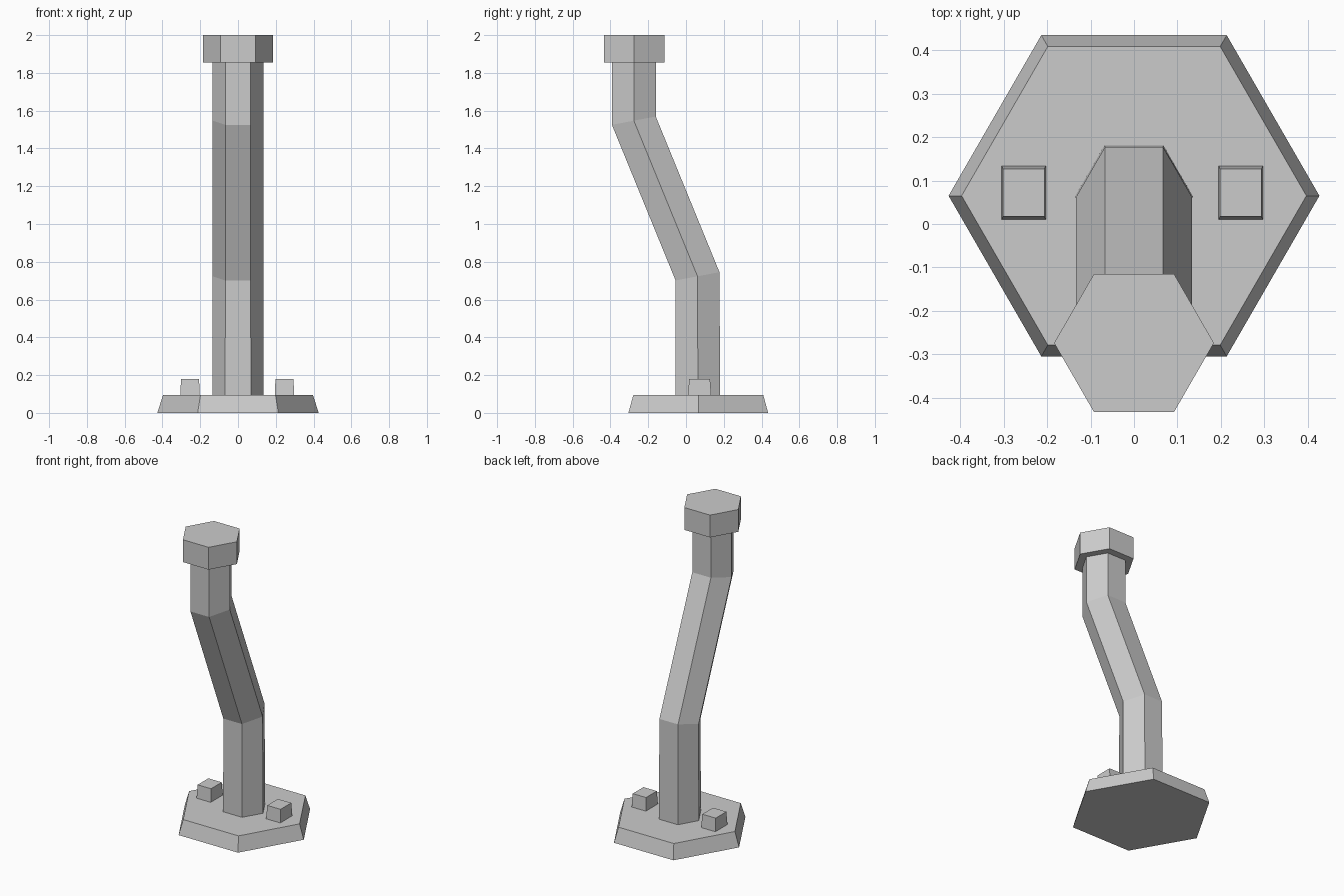
import bpy
import bmesh
from math import cos, sin, pi

cube = bpy.data.objects.get("Cube")
if cube:
    bpy.data.objects.remove(cube, do_unlink=True)

grey = bpy.data.materials.new("plain grey")
grey.use_nodes = True
colour = (0.6, 0.6, 0.6, 1)
grey.diffuse_color = colour
grey.node_tree.nodes["Principled BSDF"].inputs["Base Color"].default_value = colour


def hexagon(y, z, radius, tilt=0.0):
    """Ring of six points with corners on the x axis; tilt raises its back."""
    ring = []
    for i in range(6):
        dx, dy = radius * cos(i * pi / 3), radius * sin(i * pi / 3)
        ring.append((dx, y + dy, z + tilt * dy))
    return ring


def rectangle(x, y, z, half_x, half_y):
    return [(x + sx * half_x, y + sy * half_y, z)
            for sx, sy in ((-1, -1), (1, -1), (1, 1), (-1, 1))]


def loft(name, rings):
    """Skin a stack of rings and close both ends."""
    bm = bmesh.new()
    loops = [[bm.verts.new(p) for p in ring] for ring in rings]
    n = len(loops[0])
    for low, high in zip(loops, loops[1:]):
        for i in range(n):
            j = (i + 1) % n
            bm.faces.new((low[i], low[j], high[j], high[i]))
    bm.faces.new(loops[0][::-1])
    bm.faces.new(loops[-1])
    bmesh.ops.recalc_face_normals(bm, faces=bm.faces)
    mesh = bpy.data.meshes.new(name)
    bm.to_mesh(mesh)
    bm.free()
    mesh.materials.append(grey)
    obj = bpy.data.objects.new(name, mesh)
    bpy.context.collection.objects.link(obj)
    return obj


# Bevelled hexagonal foot
loft("base_plate", [hexagon(0.065, 0, 0.427), hexagon(0.065, 0.095, 0.397)])

# Post with two mitred bends, leaning forward
loft("bent_post", [
    hexagon(0.063, 0.09, 0.136),
    hexagon(0.061, 0.723, 0.134, 0.19),
    hexagon(-0.276, 1.547, 0.134, 0.19),
    hexagon(-0.276, 1.86, 0.134),
])

# Wider hexagonal cap
loft("top_cap", [hexagon(-0.274, 1.855, 0.184), hexagon(-0.274, 2.0, 0.184)])

# Small blocks on either side of the post
for side, x in (("right", -0.254), ("left", 0.246)):
    loft(side + "_block", [rectangle(x, 0.072, 0.09, 0.051, 0.062),
                           rectangle(x, 0.072, 0.18, 0.048, 0.055)])
